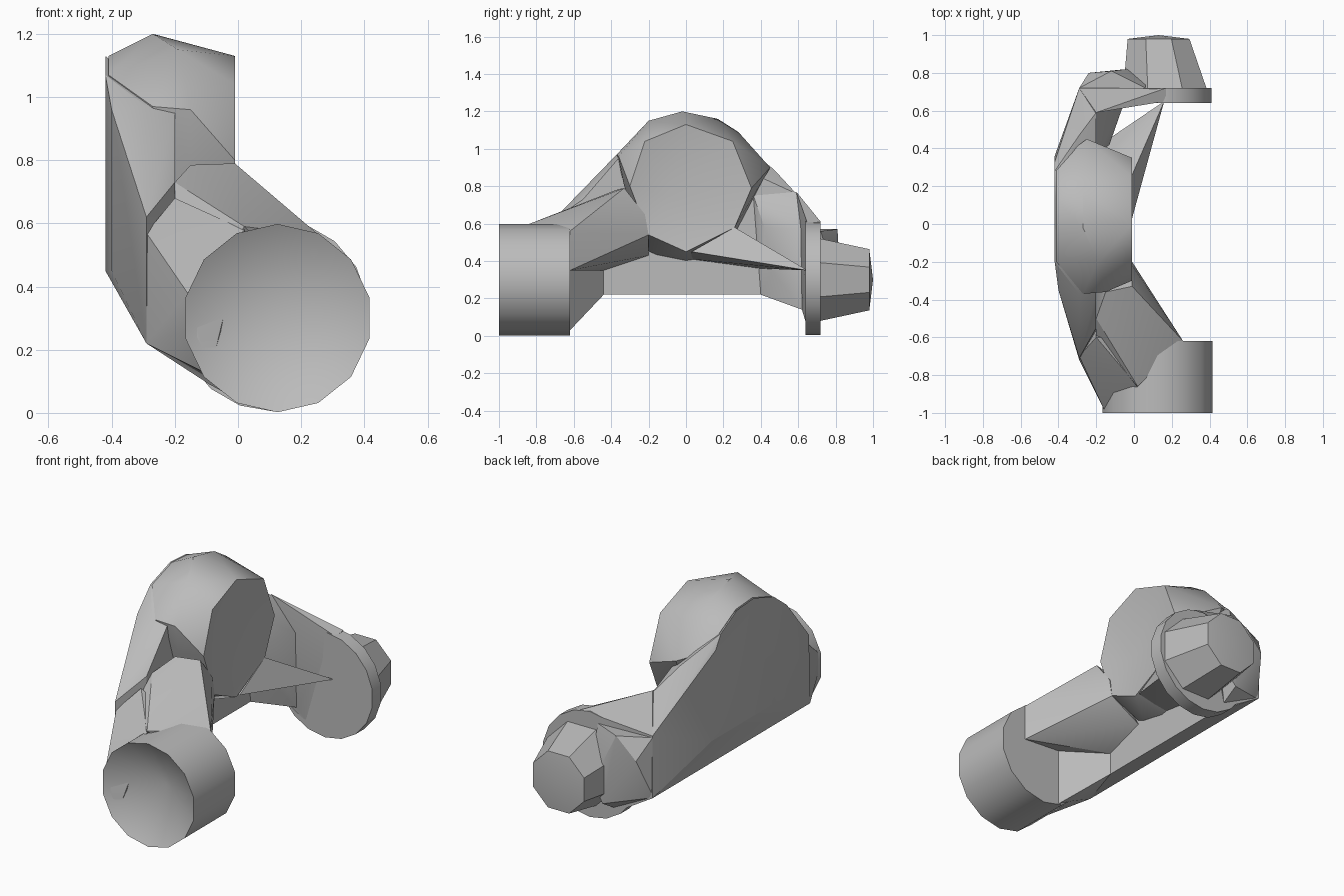
import bpy
import bmesh
import math
from mathutils import Vector

start_cube = bpy.data.objects.get("Cube")
if start_cube:
    bpy.data.objects.remove(start_cube, do_unlink=True)

# One plain grey material
grey = bpy.data.materials.new("plain grey")
grey.use_nodes = True
tone = (0.5, 0.5, 0.5, 1.0)
grey.diffuse_color = tone
grey.node_tree.nodes["Principled BSDF"].inputs["Base Color"].default_value = tone


def finish(name, bm, sharp_angle):
    """Turn a bmesh into a shaded object."""
    bmesh.ops.recalc_face_normals(bm, faces=bm.faces[:])
    mesh = bpy.data.meshes.new(name)
    bm.to_mesh(mesh)
    bm.free()
    mesh.materials.append(grey)
    obj = bpy.data.objects.new(name, mesh)
    bpy.context.collection.objects.link(obj)
    bpy.ops.object.select_all(action="DESELECT")
    bpy.context.view_layer.objects.active = obj
    obj.select_set(True)
    bpy.ops.object.shade_smooth_by_angle(angle=math.radians(sharp_angle))
    return obj


def faceted_block(name, points, sharp_angle=28, dent=None):
    """Solid block wrapped around its corners; a dent sinks its inner (+x) face."""
    bm = bmesh.new()
    for point in points:
        bm.verts.new(point)
    result = bmesh.ops.convex_hull(bm, input=bm.verts[:])
    loose = {v for v in result["geom_interior"] if isinstance(v, bmesh.types.BMVert)}
    bmesh.ops.delete(bm, geom=list(loose), context="VERTS")
    bmesh.ops.dissolve_limit(bm, angle_limit=math.radians(2),
                             verts=bm.verts[:], edges=bm.edges[:])
    if dent:
        bm.normal_update()
        face = max(bm.faces, key=lambda f: f.normal.x)
        bmesh.ops.poke(bm, faces=[face])["verts"][0].co = dent
    return finish(name, bm, sharp_angle)


def ring(centre, y, radius, sides):
    """Corner points of a flat ring facing along y."""
    turns = [math.tau * (i + 0.5) / sides for i in range(sides)]
    return [(centre.x + radius * math.cos(t), y, centre.z + radius * math.sin(t))
            for t in turns]


def turned(name, centre, rings, sides, sharp_angle=35):
    """Round part along y; a ring of zero radius closes as a point."""
    bm = bmesh.new()
    loops = []
    for y, radius in rings:
        points = ring(centre, y, radius, sides) if radius else [(centre.x, y, centre.z)]
        loops.append([bm.verts.new(p) for p in points])
    for a, b in zip(loops, loops[1:]):
        for i in range(sides):
            j = (i + 1) % sides
            corners = [a[i % len(a)], a[j % len(a)], b[j % len(b)], b[i % len(b)]]
            bm.faces.new(list(dict.fromkeys(corners)))
    for loop in (loops[0], loops[-1]):
        if len(loop) > 1:
            bm.faces.new(loop)
    return finish(name, bm, sharp_angle)


def at_x(x, outline):
    """Place a side outline of (y, z) pairs at one x."""
    return [(x, y, z) for y, z in outline]


# Key planes across the model
outer, shoulder, inner, edge = -0.42, -0.29, -0.2, -0.01

# Side wall: slanted foot, flat outer cheek and thin inner side
foot = [(0.72, 0.22), (-0.72, 0.22)]
cheek = [(0.36, 0.45), (0.33, 0.96), (0.28, 1.04), (0.13, 1.12),
         (-0.02, 1.13), (-0.2, 1.07), (-0.2, 0.45)]
faceted_block("side_wall",
              at_x(outer, cheek)
              + at_x(-0.4, [(-0.35, 0.96), (-0.35, 0.45)])
              + at_x(shoulder, foot + [(0.72, 0.58), (-0.71, 0.62), (-0.61, 0.72),
                                       (0.47, 0.89), (-0.37, 0.97)])
              + at_x(inner, [(0.6, 0.22), (-0.6, 0.22), (0.59, 0.76),
                             (-0.55, 0.73), (0.33, 0.88), (-0.36, 0.95)]))

# Rounded hump that overhangs the wall, slightly hollow on the inside
ridge = [(-0.02, 1.2), (0.17, 1.16), (0.28, 1.09)]
face_rim = [(-0.3, 0.8), (-0.22, 1.04), (0, 1.13), (0.25, 1.04), (0.35, 0.79),
            (0.26, 0.58), (0, 0.45), (-0.2, 0.54)]
faceted_block("hump",
              at_x(-0.27, ridge + [(-0.37, 0.97)])
              + at_x(edge, face_rim)
              + at_x(outer + 0.01, cheek[1:6])
              + at_x(-0.25, [(-0.2, 0.43), (0, 0.39), (0.2, 0.42), (0.45, 0.9)])
              + at_x(-0.19, [(-0.2, 1.15)])
              + at_x(-0.15, [(-0.36, 0.96), (-0.33, 0.8)]),
              30, dent=(-0.06, -0.09, 0.75))

# Pointed web running from the hump to the rear flange
faceted_block("rear_web",
              at_x(edge, [(0.26, 0.58), (0.03, 0.45)])
              + at_x(inner, [(0.25, 0.56), (0.03, 0.41), (0.4, 0.36)])
              + [(-0.12, 0.46, 0.36), (0.16, 0.65, 0.35)])

# Front arm between the hump and the front barrel
faceted_block("front_arm",
              at_x(edge, [(-0.33, 0.79), (-0.2, 0.54), (-0.22, 0.65)])
              + at_x(inner, [(-0.5, 0.73), (-0.2, 0.43), (-0.44, 0.35), (-0.6, 0.65)])
              + at_x(0.26, [(-0.62, 0.56), (-0.62, 0.35)])
              + [(0.07, -0.42, 0.72), (-0.15, -0.36, 0.785),
                 (0.02, -0.86, 0.59), (-0.1, -0.8, 0.4)])

# Lower joint tying the wall to the front barrel
faceted_block("front_joint",
              at_x(shoulder, [(-0.72, 0.22), (-0.7, 0.57)])
              + at_x(inner, [(-0.44, 0.22), (-0.44, 0.35), (-0.6, 0.68)])
              + at_x(-0.09, [(-0.62, 0.09), (-0.98, 0.12)])
              + at_x(-0.16, [(-0.98, 0.38), (-0.98, 0.26)])
              + at_x(0.02, [(-0.62, 0.03), (-0.86, 0.58), (-0.62, 0.58)]))

# Rear brace thickening the wall in front of the flange
brace_end = at_x(-0.06, [(0.62, 0.14), (0.62, 0.57)])
faceted_block("rear_brace",
              at_x(shoulder, [(0.72, 0.22), (0.72, 0.58), (0.4, 0.3)])
              + at_x(inner, [(0.4, 0.22), (0.36, 0.75), (0.59, 0.77)])
              + at_x(-0.13, [(0.46, 0.35), (0.42, 0.58)])
              + brace_end)

# Flat rear joint carrying the flange
faceted_block("rear_joint",
              at_x(shoulder, [(0.72, 0.22), (0.72, 0.58)])
              + at_x(inner, [(0.59, 0.77), (0.6, 0.22)])
              + at_x(0.01, [(0.65, 0.04), (0.72, 0.04)])
              + at_x(0.17, [(0.72, 0.61), (0.65, 0.6)])
              + brace_end)

# Small shoulder block behind the flange
faceted_block("rear_shoulder",
              at_x(shoulder, [(0.71, 0.22), (0.72, 0.57)])
              + at_x(-0.24, [(0.8, 0.45)])
              + at_x(-0.12, [(0.81, 0.57)])
              + at_x(-0.04, [(0.82, 0.16), (0.82, 0.4), (0.72, 0.1)])
              + at_x(0.06, [(0.72, 0.56), (0.8, 0.3)]))

# Front barrel with a dished end, rear flange and leaning tapered stub
turned("front_barrel", Vector((0.125, 0, 0.3)),
       [(-0.835, 0), (-1, 0.298), (-0.62, 0.298)], 14)
turned("rear_flange", Vector((0.11, 0, 0.31)),
       [(0.64, 0.305), (0.72, 0.305)], 18)
stub_tip = Vector((0.13, 1, 0.3))
faceted_block("rear_stub",
              ring(Vector((0.165, 0, 0.3)), 0.71, 0.24, 8)
              + ring(stub_tip, 0.98, 0.177, 8) + [tuple(stub_tip)], 20)
